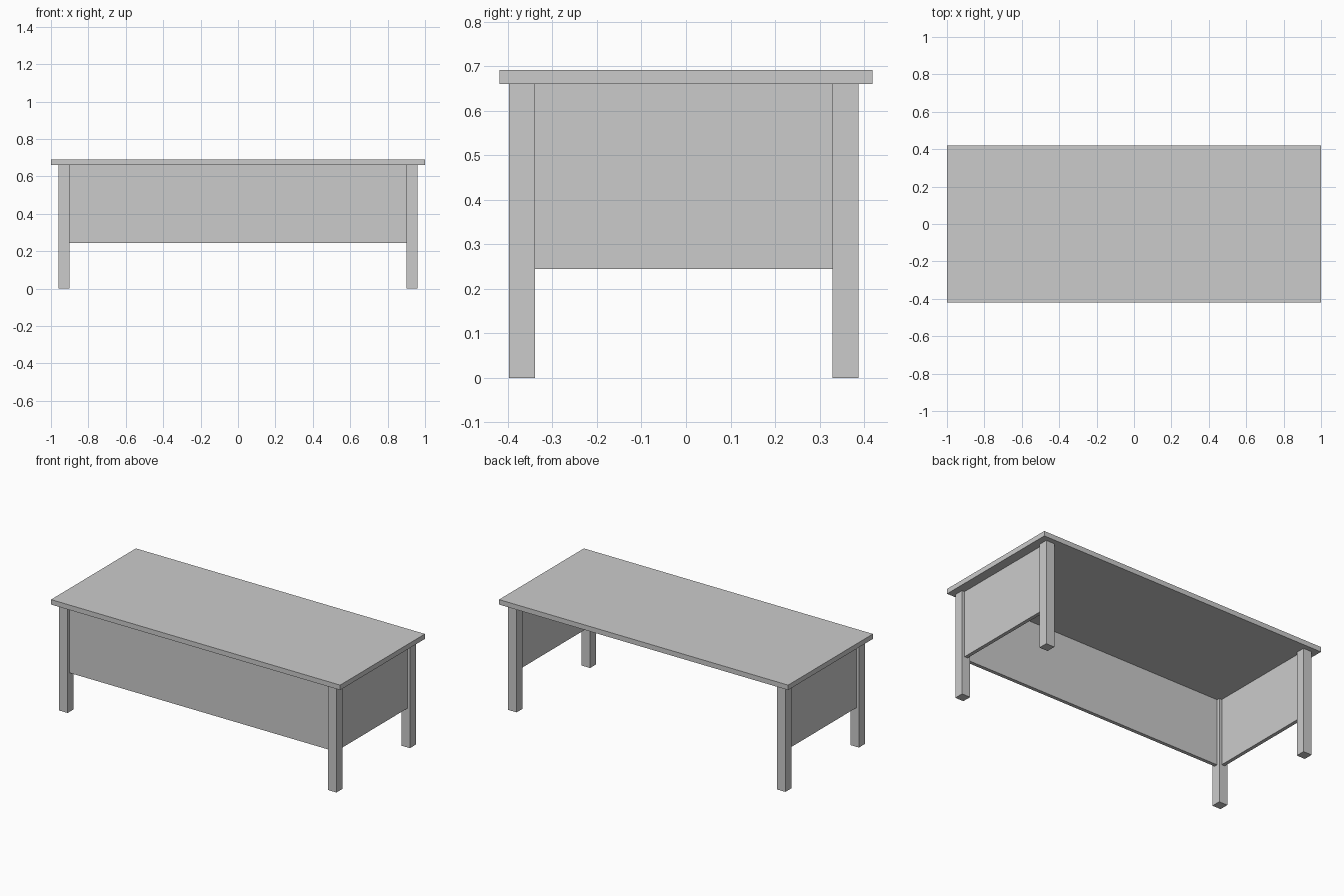
import bpy

if "Cube" in bpy.data.objects:
    bpy.data.objects.remove(bpy.data.objects["Cube"])


def box(name, x, y, z):
    """Box spanning the given (min, max) range on each axis."""
    lo, hi = zip(x, y, z)
    bpy.ops.mesh.primitive_cube_add(size=1, location=[(a + b) / 2 for a, b in zip(lo, hi)])
    ob = bpy.context.object
    ob.name = name
    ob.scale = [b - a for a, b in zip(lo, hi)]
    bpy.ops.object.transform_apply(location=False, rotation=False, scale=True)
    return ob


def centred(c, width):
    return (c - width / 2, c + width / 2)


LEG = 0.058        # leg width
PANEL = 0.022      # panel thickness
UNDER = 0.66       # underside of the top
PANEL_Z = 0.244    # lower edge of the panels
LEG_X = 0.930      # leg centres
FRONT_Y, BACK_Y = -0.368, 0.358

# Desk top
box("desk_top", (-1, 1), (-0.419, 0.419), (UNDER, 0.691))

# Legs and side panels
for side, sx in (("left", -1), ("right", 1)):
    for end, y in (("front", FRONT_Y), ("back", BACK_Y)):
        box(f"{end}_{side}_leg", centred(sx * LEG_X, LEG), centred(y, LEG), (0, UNDER))
    box(f"{side}_panel", centred(sx * LEG_X, PANEL),
        (FRONT_Y + LEG / 2, BACK_Y - LEG / 2), (PANEL_Z, UNDER))

# Front modesty panel
box("front_panel", (-LEG_X + LEG / 2, LEG_X - LEG / 2),
    centred(FRONT_Y, PANEL), (PANEL_Z, UNDER))
